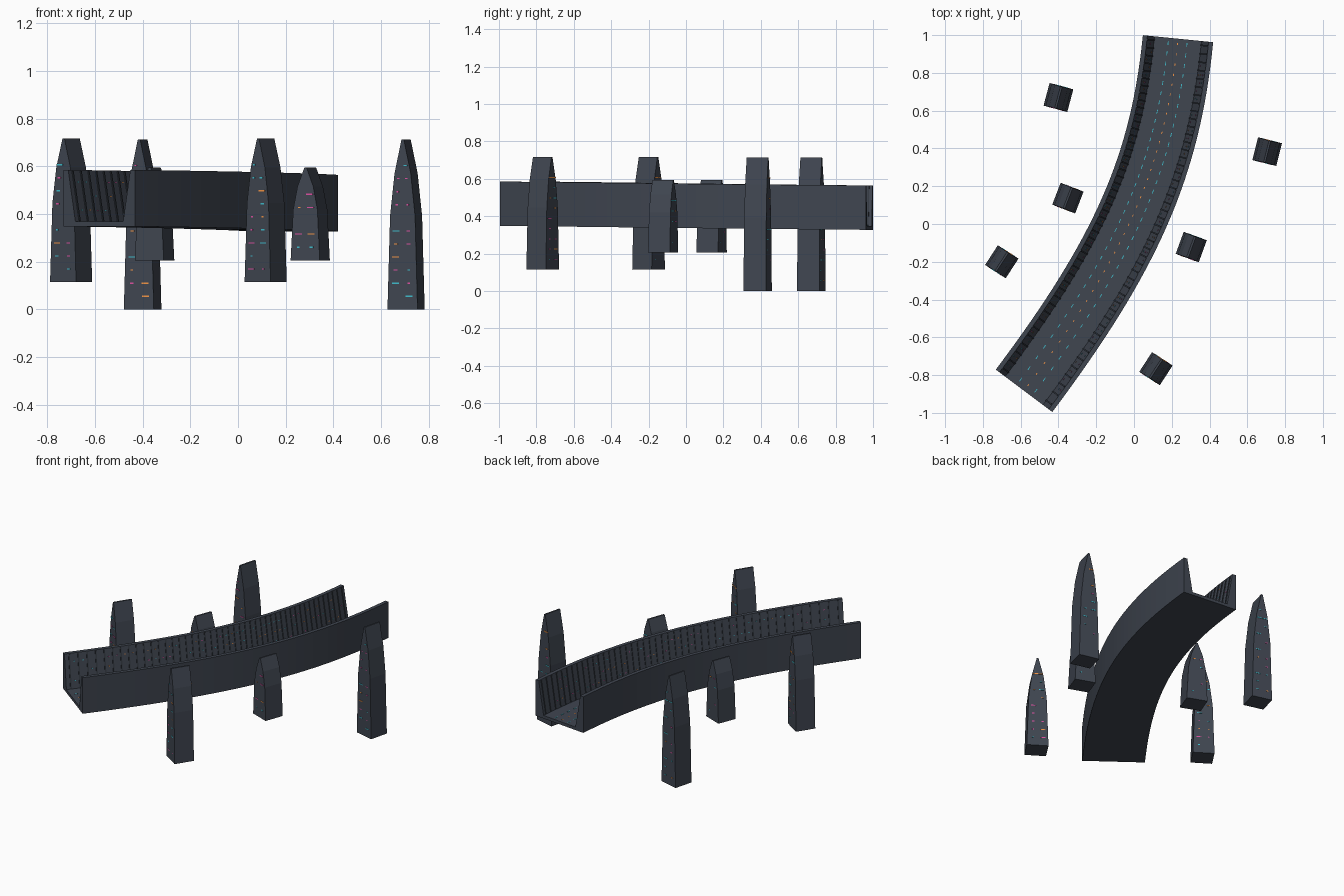
import bpy, bmesh, math, random
from mathutils import Vector, Matrix

if "Cube" in bpy.data.objects:
    bpy.data.objects.remove(bpy.data.objects["Cube"])

random.seed(4)

def material(name, r, g, b):
    m = bpy.data.materials.new(name)
    m.diffuse_color = (r, g, b, 1)
    m.use_nodes = True
    m.node_tree.nodes["Principled BSDF"].inputs["Base Color"].default_value = m.diffuse_color
    return m

SLATE = material("slate", 0.05, 0.06, 0.08)
DARK = material("dark_slate", 0.035, 0.043, 0.055)
TEAL = material("teal_light", 0.05, 0.5, 0.6)
ORANGE = material("orange_light", 0.9, 0.3, 0.06)
PINK = material("pink_light", 0.7, 0.08, 0.35)

def finish(name, bm, *mats):
    bmesh.ops.recalc_face_normals(bm, faces=bm.faces)
    me = bpy.data.meshes.new(name)
    bm.to_mesh(me)
    bm.free()
    for m in mats:
        me.materials.append(m)
    ob = bpy.data.objects.new(name, me)
    bpy.context.collection.objects.link(ob)
    return ob

def box(bm, mat, size, index=0):
    r = bmesh.ops.create_cube(bm, size=1, matrix=mat @ Matrix.Diagonal((*size, 1)))
    for f in {f for v in r["verts"] for f in v.link_faces}:
        f.material_index = index

def loft(bm, rings):
    rows = [[bm.verts.new(p) for p in ring] for ring in rings]
    n = len(rows[0])
    for a, b in zip(rows, rows[1:]):
        for i in range(n):
            bm.faces.new((a[i], a[(i + 1) % n], b[(i + 1) % n], b[i]))
    bm.faces.new(rows[0])
    bm.faces.new(rows[-1])

# Road centreline: a bend that drops slightly towards the back
P = [Vector(p) for p in ((-0.582, -0.883, 0.348), (-0.038, -0.158, 0.340),
                         (0.166, 0.308, 0.332), (0.233, 0.981, 0.327))]

def frame(t):
    """Local frame on the road: x to the right, y along, z up."""
    s = 1 - t
    p = s**3 * P[0] + 3*s*s*t * P[1] + 3*s*t*t * P[2] + t**3 * P[3]
    d = s*s * (P[1] - P[0]) + 2*s*t * (P[2] - P[1]) + t*t * (P[3] - P[2])
    return Matrix.Translation(p) @ Matrix.Rotation(math.atan2(-d.x, d.y), 4, 'Z')

# Trough: flat deck with tall side walls, inner faces leaning outwards
half = [(0.187, 0), (0.187, 0.237), (0.163, 0.237), (0.125, 0.02)]
section = half + [(-x, z) for x, z in reversed(half)]
bm = bmesh.new()
loft(bm, [[frame(i / 32) @ Vector((x, 0, z)) for x, z in section] for i in range(33)])
finish("road_trough", bm, SLATE)

# Ribs and small lights on the inner walls
ribs, lights = bmesh.new(), bmesh.new()
lean = math.atan2(0.038, 0.217)
RIBS = 46
for side in (-1, 1):
    tilt = Matrix.Translation((side * 0.144, 0, 0.128)) @ Matrix.Rotation(side * lean, 4, 'Y')
    for i in range(RIBS):
        box(ribs, frame((i + 0.5) / RIBS) @ tilt, (0.008, 0.008, 0.212))
        if i < RIBS - 1:
            for h in (-0.06, 0.0, 0.06):
                if random.random() < 0.5:
                    m = frame((i + 1) / RIBS) @ tilt @ Matrix.Translation((0, 0, h))
                    box(lights, m, (0.004, 0.008, 0.004), random.randrange(3))
finish("wall_ribs", ribs, DARK)
finish("wall_lights", lights, TEAL, ORANGE, PINK)

# Dashed lane markings
marks = bmesh.new()
for i in range(36):
    f = frame((i + 0.5) / 36)
    for x in (-0.05, 0, 0.05):
        box(marks, f @ Matrix.Translation((x, 0, 0.0205)),
            (0.004, 0.012 if x == 0 else 0.022, 0.002), 1 if x == 0 else 0)
finish("lane_markings", marks, TEAL, ORANGE)

# Towers: tapered blocks ending in a narrow ridge along the road direction
PROFILE = [(0, 0.065, 0.062), (0.55, 0.054, 0.061), (0.8, 0.035, 0.060), (1, 0.005, 0.059)]

def half_width(k):
    for (a, wa, _), (b, wb, _) in zip(PROFILE, PROFILE[1:]):
        if k <= b:
            return wa + (wb - wa) * (k - a) / (b - a)

def tower(name, x, y, turn, z0, z1):
    base = Matrix.Translation((x, y, z0)) @ Matrix.Rotation(math.radians(turn), 4, 'Z')
    h = z1 - z0
    bm = bmesh.new()
    loft(bm, [[base @ Vector((sx * w, sy * d, k * h))
               for sx, sy in ((-1, -1), (1, -1), (1, 1), (-1, 1))] for k, w, d in PROFILE])
    finish(name, bm, SLATE)
    # Window strips on the two gable ends
    win = bmesh.new()
    rows = round(h / 0.055)
    for r in range(1, rows - 1):
        k = r / rows
        for side in (-1, 1):
            for col in (-0.5, 0.45):
                if random.random() < 0.7:
                    m = base @ Matrix.Translation((col * half_width(k), side * 0.061, k * h))
                    box(win, m, (random.choice((0.01, 0.016, 0.03)), 0.004, 0.005),
                        random.randrange(3))
    finish(name + "_windows", win, TEAL, ORANGE, PINK)

tower("tower_back_left", -0.40, 0.67, -15, 0.0, 0.713)
tower("tower_back_right", 0.705, 0.383, -14, 0.0, 0.713)
tower("tower_middle_left", -0.35, 0.137, -21, 0.205, 0.594)
tower("tower_middle_right", 0.303, -0.122, -20, 0.205, 0.594)
tower("tower_front_left", -0.70, -0.20, -33, 0.115, 0.716)
tower("tower_front_right", 0.116, -0.766, -33, 0.115, 0.716)
